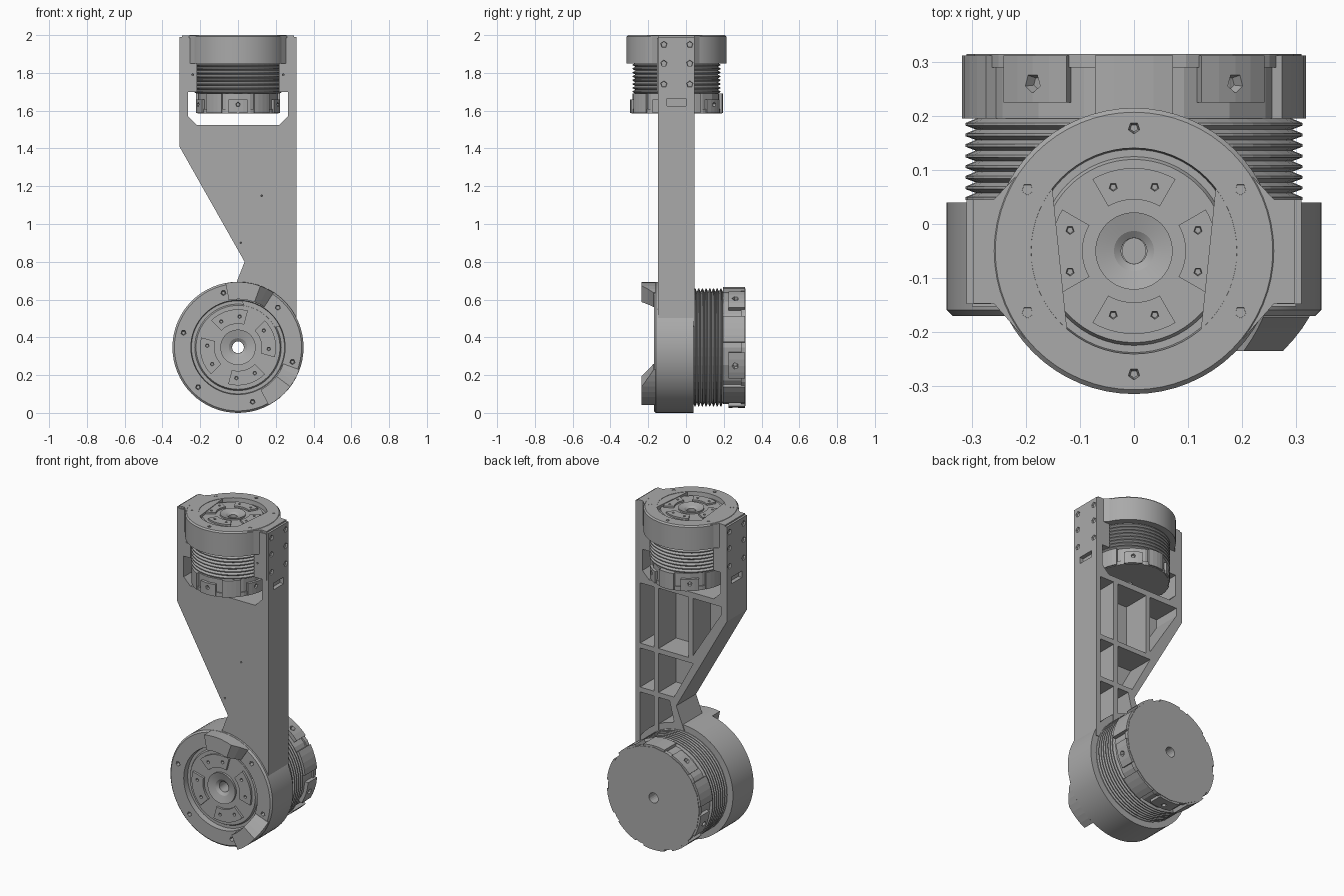
import bpy, bmesh, math
from mathutils import Matrix, Vector

cube = bpy.data.objects.get("Cube")
if cube:
    bpy.data.objects.remove(cube)

grey = bpy.data.materials.new("machined_grey")
grey.use_nodes = True
grey.diffuse_color = (0.4, 0.4, 0.4, 1)
grey.node_tree.nodes["Principled BSDF"].inputs["Base Color"].default_value = (0.4, 0.4, 0.4, 1)

TO_FRONT = Matrix.Rotation(math.radians(90), 4, 'X')   # local z points to -y, local y to z


def finish(name, bm, frame, smooth=False):
    bmesh.ops.recalc_face_normals(bm, faces=bm.faces[:])
    mesh = bpy.data.meshes.new(name)
    bm.to_mesh(mesh)
    bm.free()
    mesh.materials.append(grey)
    ob = bpy.data.objects.new(name, mesh)
    bpy.context.collection.objects.link(ob)
    ob.matrix_world = frame
    if smooth:
        select(ob)
        bpy.ops.object.shade_smooth_by_angle(angle=math.radians(20))
    return ob


def select(ob):
    bpy.context.view_layer.update()
    bpy.ops.object.select_all(action='DESELECT')
    ob.select_set(True)
    bpy.context.view_layer.objects.active = ob


def lathe(name, profile, sides, frame, phase=0, smooth=True):
    """Spin a closed (radius, z) outline around z."""
    bm = bmesh.new()
    rings = []
    for i in range(sides):
        a = math.radians(phase) + math.tau * i / sides
        rings.append([bm.verts.new((r * math.cos(a), r * math.sin(a), z)) for r, z in profile])
    n = len(profile)
    for i in range(sides):
        p, q = rings[i], rings[(i + 1) % sides]
        for j in range(n):
            k = (j + 1) % n
            bm.faces.new((p[j], p[k], q[k], q[j]))
    return finish(name, bm, frame, smooth)


def add_prism(bm, pts, z0, z1):
    low = [bm.verts.new((x, y, z0)) for x, y in pts]
    high = [bm.verts.new((x, y, z1)) for x, y in pts]
    bm.faces.new(low)
    bm.faces.new(high)
    for i in range(len(pts)):
        j = (i + 1) % len(pts)
        bm.faces.new((low[i], low[j], high[j], high[i]))


def prism(name, pts, z0, z1, frame):
    bm = bmesh.new()
    add_prism(bm, pts, z0, z1)
    return finish(name, bm, frame)


def sector(name, r0, r1, keys, z0, frame):
    """Ring segment whose top height follows the (angle, z) keys."""
    cuts = []
    for (a, za), (b, zb) in zip(keys, keys[1:]):
        steps = max(1, round(abs(b - a) / 6))
        cuts += [(a + (b - a) * s / steps, za + (zb - za) * s / steps) for s in range(steps)]
    cuts.append(keys[-1])
    bm = bmesh.new()
    rows = []
    for a, z in cuts:
        c, s = math.cos(math.radians(a)), math.sin(math.radians(a))
        rows.append([bm.verts.new((r * c, r * s, h)) for r, h in ((r0, z0), (r1, z0), (r1, z), (r0, z))])
    for p, q in zip(rows, rows[1:]):
        for j in range(4):
            k = (j + 1) % 4
            bm.faces.new((p[j], p[k], q[k], q[j]))
    bm.faces.new(rows[0])
    bm.faces.new(rows[-1])
    return finish(name, bm, frame)


def add_pit(bm, at, direction, size, depth):
    """Four sided screw pit: a tapered peg sunk into a face."""
    d = Vector(direction).normalized()
    m = Matrix.Translation(at) @ d.to_track_quat('Z', 'Y').to_matrix().to_4x4()
    bmesh.ops.create_cone(bm, cap_ends=True, segments=5, radius1=size * 0.5, radius2=size,
                          depth=depth * 2, matrix=m)


def cut(ob, bm, frame):
    cutter = finish("cutter", bm, frame)
    cutter.hide_render = True
    mod = ob.modifiers.new("cut", 'BOOLEAN')
    mod.operation, mod.solver, mod.object = 'DIFFERENCE', 'EXACT', cutter
    select(ob)
    bpy.ops.object.modifier_apply(modifier=mod.name)
    bpy.data.objects.remove(cutter)


def polar(r, deg, z=0):
    a = math.radians(deg)
    return Vector((r * math.cos(a), r * math.sin(a), z))


def motor(name, frame, R, collar, fins, cap, fin_r, cap_r, turn, squash):
    """Output face at local z = 0, body running down -z."""
    hole, step = 0.09 * R, 0.06 * R
    # Collar with a recessed output face and a central bore
    face = [(hole, -step * 1.6), (0.14 * R, -step), (0.27 * R, -step * 0.4), (0.27 * R, -step),
            (0.64 * R, -step), (0.66 * R, -step * 1.6), (0.71 * R, -step * 1.6), (0.72 * R, 0),
            (0.97 * R, 0), (R, -0.03 * R), (R, -collar), (hole, -collar)]
    body = lathe(name + "_collar", face, 64, frame)
    bm = bmesh.new()
    for i in range(6):
        add_pit(bm, polar(0.86 * R, turn + 30 + 60 * i), (0, 0, 1), 0.055 * R, 0.1 * R)
    cut(body, bm, frame)
    # Stacked cooling fins
    count = 8
    top, low = -collar + 0.002, -collar - fins
    pitch = (top - low) / count
    outline = [(hole, top)]
    for i in range(count):
        z = top - i * pitch
        outline += [(fin_r * 0.94, z), (fin_r, z - pitch * 0.35), (fin_r, z - pitch * 0.6)]
    outline += [(fin_r * 0.94, low), (hole, low)]
    lathe(name + "_fins", outline, 40, frame, smooth=False)
    # Raised kidney pads on the output disc
    for i in range(4):
        a = turn + 90 * i
        pad = sector(f"{name}_pad_{i + 1}", 0.36 * R, 0.58 * R,
                     [(a - 30, -step * 0.35), (a + 30, -step * 0.35)], -step * 1.1, frame)
        bm = bmesh.new()
        for s in (-18, 18):
            add_pit(bm, polar(0.47 * R, a + s, -step * 0.35), (0, 0, 1), 0.04 * R, 0.05 * R)
        cut(pad, bm, frame)
    # End cap: core, faceted end plate and blocks around the rim
    wide = frame @ Matrix.Diagonal((squash, 1, 1, 1))
    end = low - cap
    lathe(name + "_cap_core", [(hole, low), (cap_r * 0.94, low), (cap_r * 0.94, end + 0.01),
                               (hole, end + 0.01)], 20, wide, smooth=False)
    lathe(name + "_end_plate", [(hole, end + 0.025), (cap_r * 0.97, end + 0.025),
                                (cap_r * 0.97, end), (hole, end)], 20, wide, smooth=False)
    for i in range(10):
        a = 18 + 36 * i
        block = sector(f"{name}_cap_block_{i + 1}", cap_r * 0.85, cap_r,
                       [(a - 13, low - 0.03 * (i % 2)), (a + 13, low - 0.03 * (i % 2))],
                       end + 0.003, wide)
        if i % 2:
            bm = bmesh.new()
            add_pit(bm, polar(cap_r, a, low - cap * 0.55), polar(1, a), 0.07 * R, 0.02)
            cut(block, bm, wide)


# Lower motor, facing the front
low_frame = Matrix.Translation((0, -0.17, 0.347)) @ TO_FRONT
motor("lower_motor", low_frame, 0.347, 0.21, 0.155, 0.12, 0.312, 0.32, 15, 1)
sector("upper_stop", 0.255, 0.346, [(101, 0.065), (70, 0.065), (57, 0.002)], -0.01, low_frame)
sector("lower_stop", 0.255, 0.346, [(-62, 0.065), (-37, 0.065), (-20, 0.002)], -0.01, low_frame)

# Upper motor, facing up
top_frame = Matrix.Translation((0, -0.05, 2))
motor("upper_motor", top_frame, 0.265, 0.15, 0.16, 0.105, 0.232, 0.247, 0, 0.9)

# Leg frame with a fork at the top
outline = [(-.31, 1.99), (-.265, 1.99), (-.265, 1.57), (-.22, 1.525), (.22, 1.525), (.265, 1.57),
           (.265, 1.99), (.31, 1.99), (.31, .46), (.1, .45), (-.02, .66), (.035, .8), (-.31, 1.41)]
leg = prism("leg_frame", outline, -0.045, 0.148, TO_FRONT)

# Open pockets in the back, leaving a skin and ribs
pockets = [
    [(.185, 1.12), (.28, 1.12), (.28, 1.49), (.185, 1.49)],
    [(.185, .85), (.28, .85), (.28, 1.09), (.185, 1.09)],
    [(.185, .5), (.28, .5), (.28, .82), (.185, .82)],
    [(-.05, 1.12), (.155, 1.12), (.155, 1.49), (-.05, 1.49)],
    [(.05, .85), (.155, .85), (.155, 1.09), (-.08, 1.09)],
    [(.05, .7), (.155, .6), (.155, .82), (.08, .82)],
    [(-.08, 1.14), (-.08, 1.49), (-.27, 1.49), (-.27, 1.44)],
]
bm = bmesh.new()
for p in pockets:
    add_prism(bm, p, -0.1, 0.125)
cut(leg, bm, TO_FRONT)

# Screw pits and slots on the fork sides, pin holes on the front
bm = bmesh.new()
for side in (-1, 1):
    for z in (1.74, 1.85, 1.95):
        for y in (-0.117, 0.02):
            add_pit(bm, (side * 0.31, y, z), (side, 0, 0), 0.024, 0.025)
    slot = Matrix.Translation((side * 0.31, -0.05, 1.645)) @ Matrix.Diagonal((0.05, 0.1, 0.04, 1))
    bmesh.ops.create_cube(bm, size=1, matrix=slot)
for x, z in ((0.125, 1.15), (0.015, 0.9)):
    add_pit(bm, (x, -0.148, z), (0, -1, 0), 0.007, 0.015)
cut(leg, bm, Matrix.Identity(4))

# Mounting ears and cheek blocks joining the upper motor to the fork
ear = [(.12, -.235), (.2, -.215), (.26, -.147), (.297, -.147), (.297, .045), (.26, .045), (.16, .15)]
cheek = [(.217, -.153), (.3, -.153), (.3, .045), (.217, .045)]
for side, label in ((1, "left"), (-1, "right")):
    mirror = Matrix.Diagonal((side, 1, 1, 1))
    for part, pts, z0, z1 in (("ear", ear, 1.85, 1.998), ("cheek", cheek, 1.7, 1.985)):
        flipped = [(mirror @ Vector((x, y, 0))).to_2d() for x, y in pts]
        ob = prism(f"{label}_{part}", flipped, z0, z1, Matrix.Identity(4))
        bm = bmesh.new()
        if part == "ear":
            add_pit(bm, (side * 0.24, -0.05, z1), (0, 0, 1), 0.016, 0.02)
        else:
            add_pit(bm, (side * 0.24, -0.153, 1.79), (0, -1, 0), 0.008, 0.02)
        cut(ob, bm, Matrix.Identity(4))
